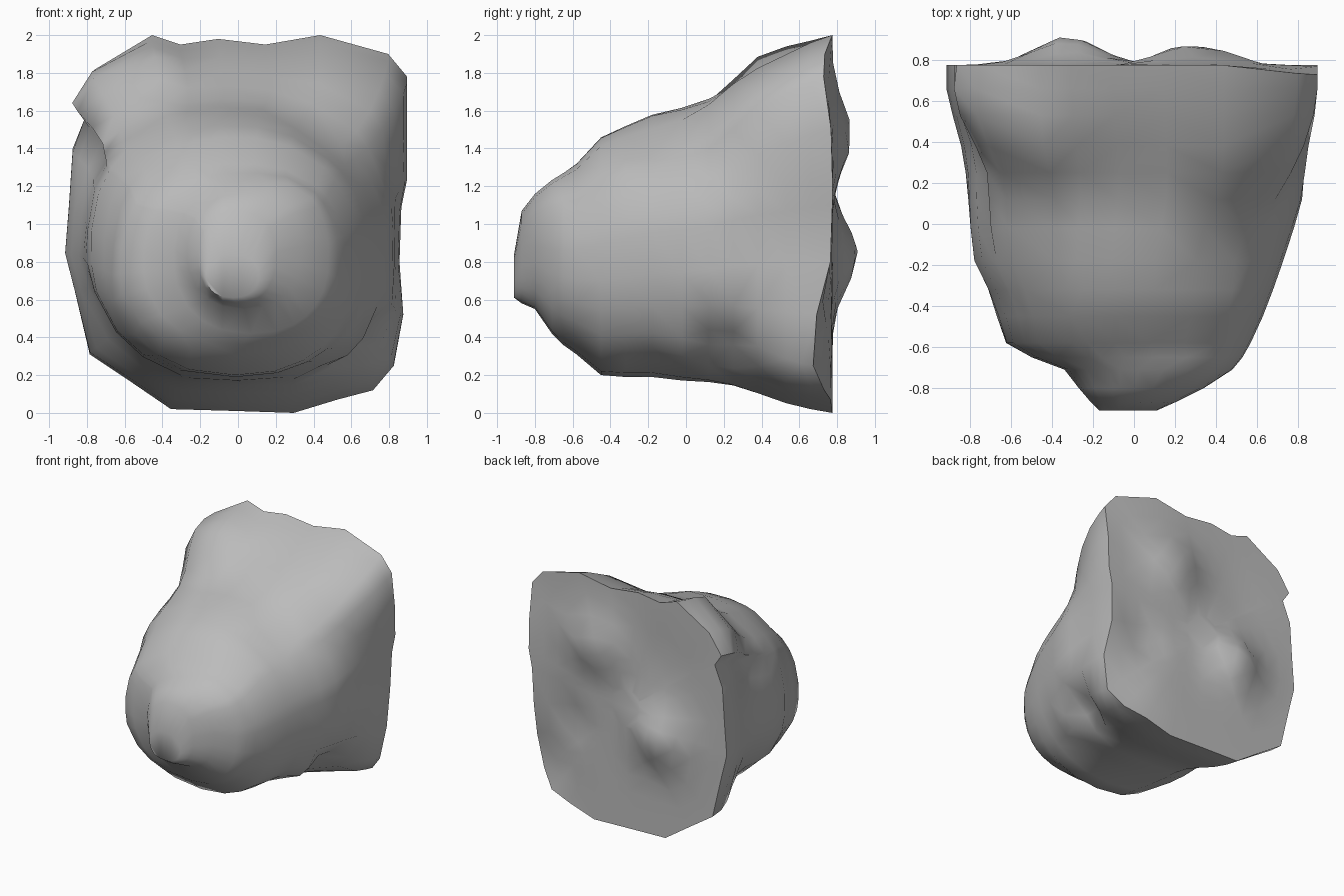
import bpy, bmesh, math
from mathutils import Vector

cube = bpy.data.objects.get("Cube")
if cube:
    bpy.data.objects.remove(cube)

stone = bpy.data.materials.new("grey stone")
stone.use_nodes = True
GREY = (0.5, 0.5, 0.5, 1)
stone.diffuse_color = GREY
bsdf = stone.node_tree.nodes["Principled BSDF"]
bsdf.inputs["Base Color"].default_value = GREY
bsdf.inputs["Roughness"].default_value = 0.9

# Outline of the broad back face (x, z)
OUTLINE = [(-.35, .02), (0, .01), (.3, 0), (.53, .07), (.72, .12), (.83, .25),
           (.88, .52), (.86, .8), (.87, 1.1), (.9, 1.25), (.9, 1.5), (.9, 1.78),
           (.8, 1.9), (.44, 2), (.15, 1.95), (-.1, 1.98), (-.3, 1.95), (-.45, 2),
           (-.75, 1.82), (-.86, 1.66), (-.8, 1.57), (-.87, 1.4), (-.89, 1.1),
           (-.91, .85), (-.86, .65), (-.78, .31), (-.57, .17)]

# Cross-sections: y, left x, right x, bottom z, top z, roundness
SECTIONS = [(.77, -.91, .9, 0, 2, 0),
            (.66, -.91, .9, .02, 1.96, 0),
            (.53, -.88, .89, .05, 1.9, .05),
            (.38, -.84, .87, .1, 1.82, .15),
            (.25, -.82, .86, .14, 1.74, .3),
            (.12, -.81, .84, .16, 1.67, .55),
            (-.02, -.8, .79, .17, 1.62, .8),
            (-.18, -.78, .73, .19, 1.58, 1),
            (-.32, -.71, .68, .19, 1.52, 1),
            (-.45, -.66, .63, .2, 1.46, 1),
            (-.58, -.62, .57, .31, 1.32, 1),
            (-.65, -.5, .53, .36, 1.27, 1),
            (-.71, -.34, .48, .42, 1.23, 1),
            (-.8, -.27, .34, .55, 1.16, 1),
            (-.87, -.21, .2, .58, 1.07, 1),
            (-.91, -.17, .11, .61, .84, 1)]

# Bumps and hollows: centre, radius, outward height
BUMPS = [((-.5, .38, 1.8), .22, .1), ((-.75, .55, 1.7), .18, .04),
         ((.5, .32, 1.7), .16, .04), ((.68, .22, .32), .17, -.16),
         ((.62, -.03, .34), .12, .04), ((-.78, .2, .38), .22, -.07),
         ((-.8, .25, 1.45), .18, -.05), ((.45, -.08, 1.42), .22, -.06),
         ((.78, .15, 1.42), .26, -.08), ((.3, -.65, 1.12), .16, .03),
         ((-.6, -.45, .6), .16, .03)]

# Relief of the back face and its rim: x, z, radius, height
RELIEF = [(-.32, .84, .22, .14), (.29, 1.47, .22, .11), (.55, .75, .16, -.06),
          (.88, .35, .28, -.12), (.9, 1.85, .25, -.05), (-.35, 1.5, .25, -.02)]


def body_shape(p, power=2.3):
    return p / (abs(p.x) ** power + abs(p.y) ** power) ** (1 / power)


def back_depth(x, z):
    return .775 + sum(h * math.exp(-((x - a) ** 2 + (z - b) ** 2) / r ** 2)
                      for a, b, r, h in RELIEF)


def ring(bm, y, x0, x1, z0, z1, roundness):
    verts = []
    for px, pz in OUTLINE:
        flat = Vector((px / .905, pz - 1))
        point = flat.lerp(body_shape(flat), roundness)
        x = (x0 + x1) / 2 + point.x * (x1 - x0) / 2
        z = (z0 + z1) / 2 + point.y * (z1 - z0) / 2
        verts.append(bm.verts.new((x, y, z)))
    return verts


def bridge(bm, a, b):
    for i in range(len(a)):
        j = (i + 1) % len(a)
        bm.faces.new((a[i], a[j], b[j], b[i]))


def push(co):
    # Push away from, or towards, the long axis of the stone
    out = Vector((co.x, 0, co.z - .95)).normalized()
    total = sum(h * math.exp(-((co - Vector(c)).length / r) ** 2) for c, r, h in BUMPS)
    return co + out * total


bm = bmesh.new()

# Body, lofted from the back rim to the blunt front
rings = [ring(bm, *s) for s in SECTIONS]
for a, b in zip(rings, rings[1:]):
    bridge(bm, a, b)
bm.faces.new(rings[-1])
for r in rings[1:]:
    for v in r:
        v.co = push(v.co)
for v in rings[0]:
    v.co.y = back_depth(v.co.x, v.co.z)
for v in rings[1]:
    v.co.y = min(v.co.y, back_depth(v.co.x, v.co.z) - .06)

# Back face, concentric rings with rough relief
previous = rings[0]
for scale in (.85, .7, .55, .42, .3, .15):
    inner = []
    for v in rings[0]:
        x, z = v.co.x * scale, 1 + (v.co.z - 1) * scale
        inner.append(bm.verts.new((x, back_depth(x, z), z)))
    bridge(bm, inner, previous)
    previous = inner
bm.faces.new(previous)
bmesh.ops.recalc_face_normals(bm, faces=bm.faces)
bmesh.ops.triangulate(bm, faces=bm.faces)

mesh = bpy.data.meshes.new("boulder")
bm.to_mesh(mesh)
bm.free()
mesh.materials.append(stone)
boulder = bpy.data.objects.new("boulder", mesh)
bpy.context.collection.objects.link(boulder)

# Soft shading with a crisp back rim
bpy.context.view_layer.objects.active = boulder
boulder.select_set(True)
bpy.ops.object.shade_smooth_by_angle(angle=math.radians(60))
